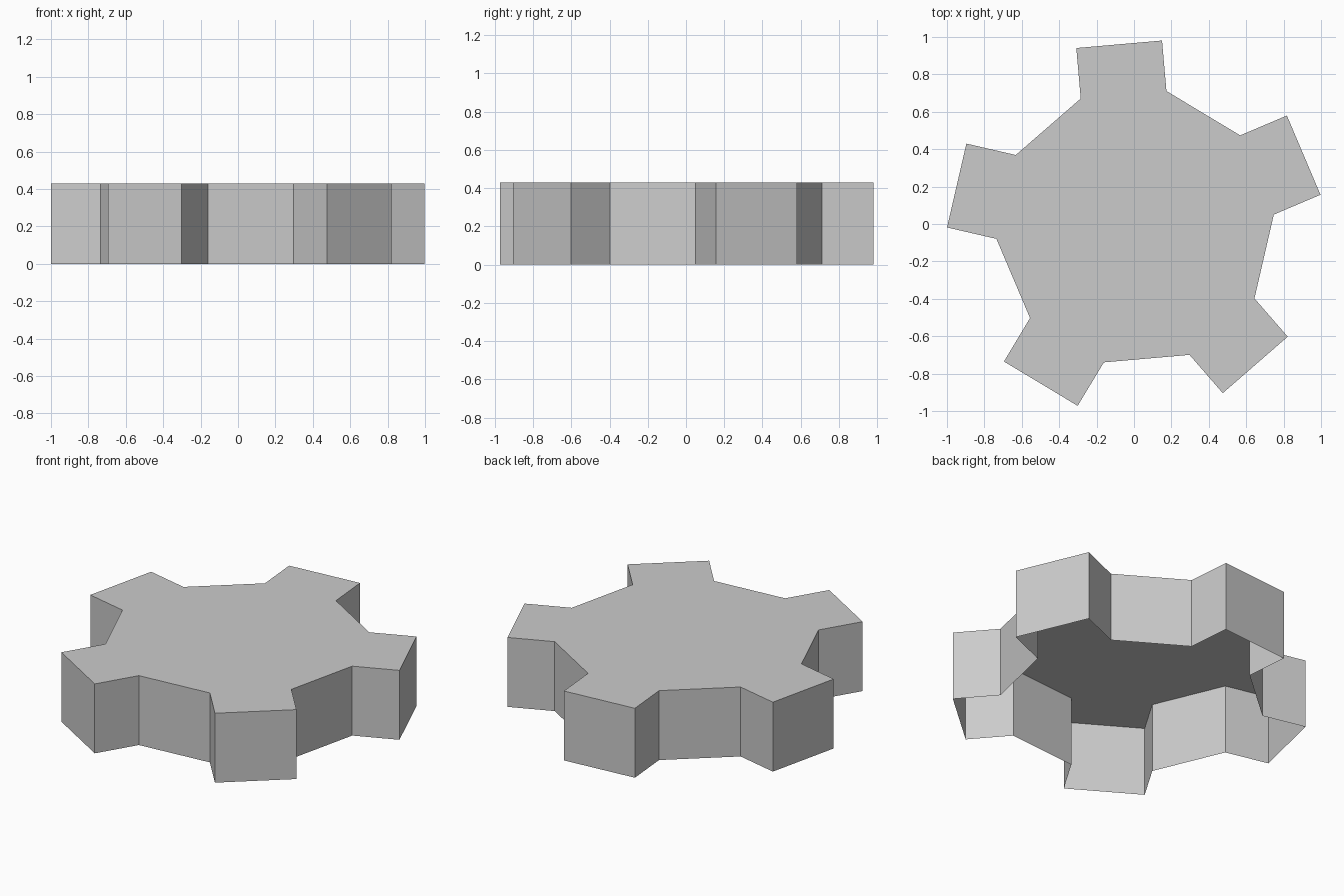
import bpy
import bmesh
from math import cos, sin, radians

HEIGHT = 0.43
TABS = 5
START = 95.0          # angle of the first tab, degrees
INNER_R, OUTER_R = 0.708, 0.979
HALF_WIDTH = 0.23
CENTRE_X, CENTRE_Y = 0.006, -0.0145

cube = bpy.data.objects.get("Cube")
if cube:
    bpy.data.objects.remove(cube, do_unlink=True)

# Single grey material
GREY = (0.6, 0.6, 0.6, 1.0)
mat = bpy.data.materials.new("plain grey")
mat.use_nodes = True
mat.diffuse_color = GREY
mat.node_tree.nodes["Principled BSDF"].inputs["Base Color"].default_value = GREY


def tab_outline(angle):
    """Four corners of one square tab, counter-clockwise."""
    c, s = cos(angle), sin(angle)
    corners = [(INNER_R, -HALF_WIDTH), (OUTER_R, -HALF_WIDTH),
               (OUTER_R, HALF_WIDTH), (INNER_R, HALF_WIDTH)]
    return [(CENTRE_X + r * c - t * s, CENTRE_Y + r * s + t * c)
            for r, t in corners]


# Outline of the five-tabbed cap
outline = []
for i in range(TABS):
    outline += tab_outline(radians(START + 360 / TABS * i))

# Flat top with thin side walls, open underneath
bm = bmesh.new()
top = [bm.verts.new((x, y, HEIGHT)) for x, y in outline]
base = [bm.verts.new((x, y, 0)) for x, y in outline]
bm.faces.new(top)
for i in range(len(outline)):
    j = (i + 1) % len(outline)
    bm.faces.new((base[i], base[j], top[j], top[i]))

mesh = bpy.data.meshes.new("five_tab_cap")
bm.to_mesh(mesh)
bm.free()
mesh.materials.append(mat)
cap = bpy.data.objects.new("five_tab_cap", mesh)
bpy.context.collection.objects.link(cap)
